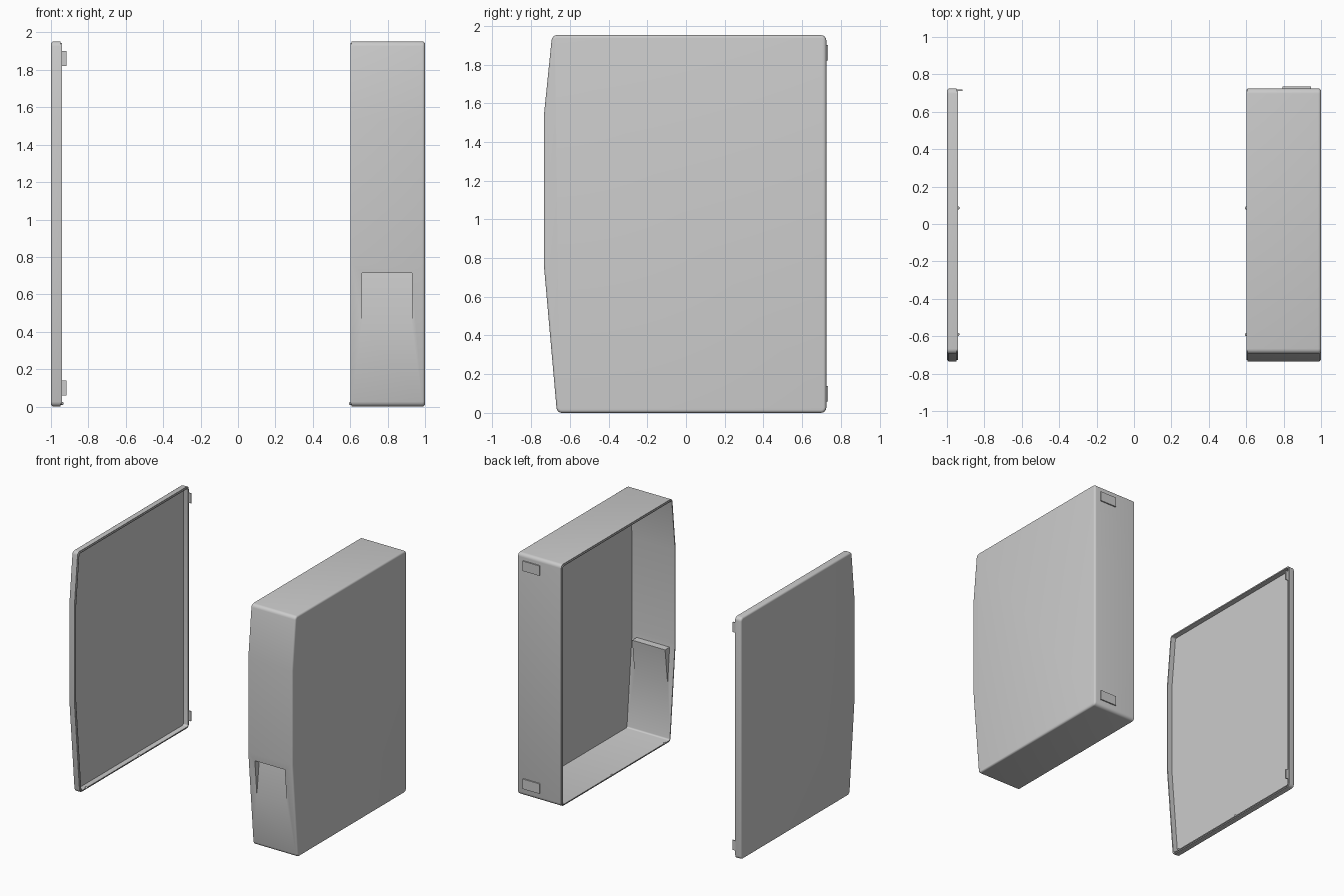
import bpy, bmesh, math
from mathutils import Vector

if "Cube" in bpy.data.objects:
    bpy.data.objects.remove(bpy.data.objects["Cube"])

# Side outline of the case (y, z), counter-clockwise, with corner radii
OUTLINE = [(-0.667, 0.0), (0.725, 0.0), (0.725, 1.952), (-0.692, 1.952),
           (-0.735, 1.53), (-0.735, 0.77)]
RADII = [0.028, 0.028, 0.028, 0.028, 0.0, 0.0]


def outline(inset):
    """Outline moved inward by inset, with its four main corners rounded."""
    pts = [Vector(p) for p in OUTLINE]
    n, out = len(pts), []
    for i, p in enumerate(pts):
        d0 = (p - pts[i - 1]).normalized()
        d1 = (pts[(i + 1) % n] - p).normalized()
        n0, n1 = Vector((-d0.y, d0.x)), Vector((-d1.y, d1.x))
        bis = (n0 + n1) / (1 + n0.dot(n1))
        if RADII[i] == 0:
            out.append(p + bis * inset)
            continue
        r = max(RADII[i] - inset, 0.003)
        c = p + bis * (inset + r)
        for k in range(5):
            t = k / 4
            ang = math.acos(max(-1, min(1, n0.dot(n1))))
            a = math.atan2(-n0.y, -n0.x) + ang * t
            out.append(c + Vector((math.cos(a), math.sin(a))) * r)
    return out


def make_object(name, bm):
    bmesh.ops.recalc_face_normals(bm, faces=bm.faces)
    me = bpy.data.meshes.new(name)
    bm.to_mesh(me)
    bm.free()
    ob = bpy.data.objects.new(name, me)
    bpy.context.collection.objects.link(ob)
    return ob


def activate(ob):
    bpy.ops.object.select_all(action='DESELECT')
    ob.select_set(True)
    bpy.context.view_layer.objects.active = ob


def shell(name, rings):
    """Closed tray skinned through rings of (x, inset)."""
    bm = bmesh.new()
    loops = [[bm.verts.new((x, p.x, p.y)) for p in outline(d)] for x, d in rings]
    n = len(loops[0])
    for a, b in zip(loops, loops[1:]):
        for i in range(n):
            j = (i + 1) % n
            bm.faces.new((a[i], a[j], b[j], b[i]))
    bm.faces.new(loops[0])
    bm.faces.new(loops[-1])
    return make_object(name, bm)


def tray(name, x_out, x_rim, x_lip):
    s = 1 if x_rim > x_out else -1
    r = 0.015
    rings = [(x_out + s * r * (1 - math.sin(a)), r * (1 - math.cos(a)))
             for a in (math.pi / 2 * (1 - k / 4) for k in range(5))]
    rings += [(x_rim, 0), (x_rim, 0.007), (x_lip, 0.007), (x_lip, 0.015),
              (x_out + s * 0.015, 0.015)]
    return shell(name, rings)


def prism(name, profile, x0, x1):
    bm = bmesh.new()
    a = [bm.verts.new((x0, y, z)) for y, z in profile]
    b = [bm.verts.new((x1, y, z)) for y, z in profile]
    n = len(a)
    for i in range(n):
        j = (i + 1) % n
        bm.faces.new((a[i], a[j], b[j], b[i]))
    bm.faces.new(a)
    bm.faces.new(b)
    return make_object(name, bm)


def box(name, x0, x1, y0, y1, z0, z1):
    return prism(name, [(y0, z0), (y1, z0), (y1, z1), (y0, z1)], x0, x1)


def boolean(ob, tool, op):
    m = ob.modifiers.new(op, 'BOOLEAN')
    m.operation, m.object, m.solver = op, tool, 'EXACT'
    activate(ob)
    bpy.ops.object.modifier_apply(modifier=m.name)
    bpy.data.objects.remove(tool)


# Two halves of the case
lid = tray("case_lid", -1.0, -0.948, -0.942)
body = tray("case_body", 1.0, 0.608, 0.602)

# Wedge-shaped finger recess in the body front, with its bump inside
bump = prism("recess_bump", [(-0.722, 0.73), (-0.658, 0.73), (-0.696, 0.40)], 0.648, 0.942)
boolean(body, bump, 'UNION')
cut = prism("recess_cut", [(-0.80, 0.715), (-0.672, 0.715), (-0.705, 0.43), (-0.80, 0.43)],
            0.662, 0.93)
boolean(body, cut, 'DIFFERENCE')

for ob in (lid, body):
    activate(ob)
    bpy.ops.object.shade_smooth_by_angle(angle=math.radians(35))

# Latch plates on the back of the body and matching tabs on the lid
for label, z in (("lower", 0.10), ("upper", 1.86)):
    box(label + "_latch_plate", 0.795, 0.945, 0.72, 0.735, z - 0.04, z + 0.04)
    box(label + "_lid_tab", -0.975, -0.918, 0.711, 0.719, z - 0.04, z + 0.04)

# Small alignment pins along the lower rims
for side, x in (("lid", -0.942), ("body", 0.602)):
    for where, y in (("front", -0.59), ("middle", 0.085)):
        bpy.ops.mesh.primitive_uv_sphere_add(segments=12, ring_count=8, radius=0.009,
                                             location=(x, y, 0.016))
        pin = bpy.context.object
        pin.name = f"{side}_{where}_pin"
        bpy.ops.object.shade_smooth()
